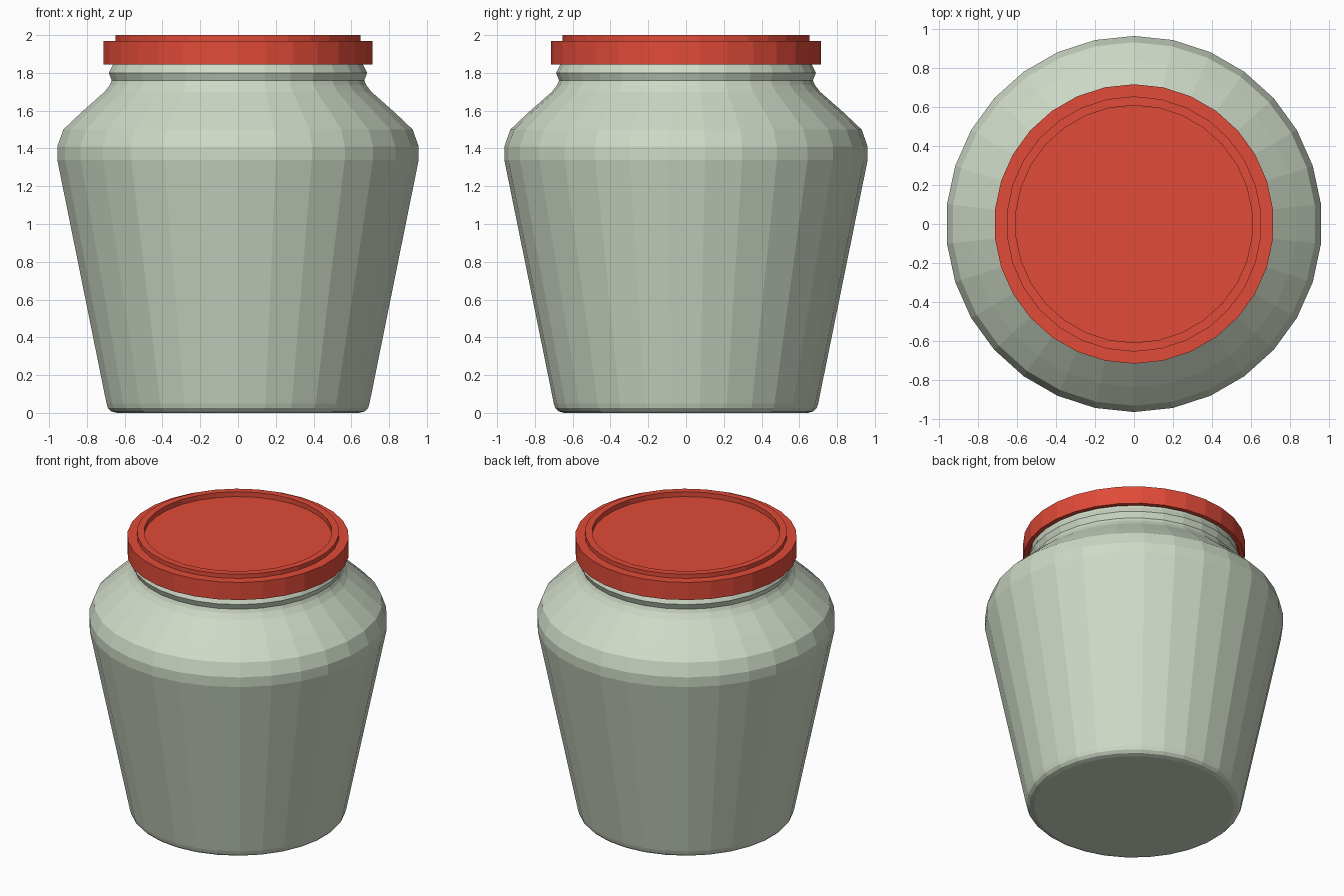
import bpy, bmesh, math

if "Cube" in bpy.data.objects:
    bpy.data.objects.remove(bpy.data.objects["Cube"])

SIDES = 30
FLAT = math.cos(math.pi / SIDES)


def material(name, color):
    m = bpy.data.materials.new(name)
    m.diffuse_color = color
    m.use_nodes = True
    m.node_tree.nodes["Principled BSDF"].inputs["Base Color"].default_value = m.diffuse_color
    return m


def lathe(name, profile, mat):
    """Revolve (radius, z) points; first and last rings are capped."""
    bm = bmesh.new()
    rings = []
    for r, z in profile:
        ring = []
        for i in range(SIDES):
            a = math.pi / 2 + 2 * math.pi * i / SIDES
            ring.append(bm.verts.new((r * math.cos(a), r * math.sin(a), z)))
        rings.append(ring)
    for lo, hi in zip(rings, rings[1:]):
        for i in range(SIDES):
            j = (i + 1) % SIDES
            bm.faces.new((lo[i], lo[j], hi[j], hi[i]))
    bm.faces.new(rings[0][::-1])
    bm.faces.new(rings[-1])
    bmesh.ops.recalc_face_normals(bm, faces=bm.faces)
    mesh = bpy.data.meshes.new(name)
    bm.to_mesh(mesh)
    bm.free()
    mesh.materials.append(mat)
    ob = bpy.data.objects.new(name, mesh)
    bpy.context.collection.objects.link(ob)
    return ob


glass = material("pale_green", (0.62, 0.70, 0.57, 1))
red = material("red", (0.75, 0.07, 0.04, 1))

# Jar body: rounded foot, flaring wall, shoulder and ridged neck
lathe("jar_body", [
    (0.645, 0.0), (0.675, 0.008), (0.692, 0.025), (0.70, 0.05),
    (0.962, 1.34), (0.962, 1.41), (0.93, 1.50), (0.835, 1.59),
    (0.71, 1.70), (0.683, 1.735), (0.672, 1.76), (0.688, 1.80),
    (0.665, 1.845), (0.665, 1.90),
], glass)

# Lid: hollow skirt, stepped shoulder, raised rim and recessed top
lathe("lid", [
    (0.685, 1.90), (0.685, 1.845), (0.715, 1.845), (0.715, 1.97),
    (0.653, 1.97), (0.653, 2.0), (0.607, 2.0), (0.607, 1.965),
], red)
